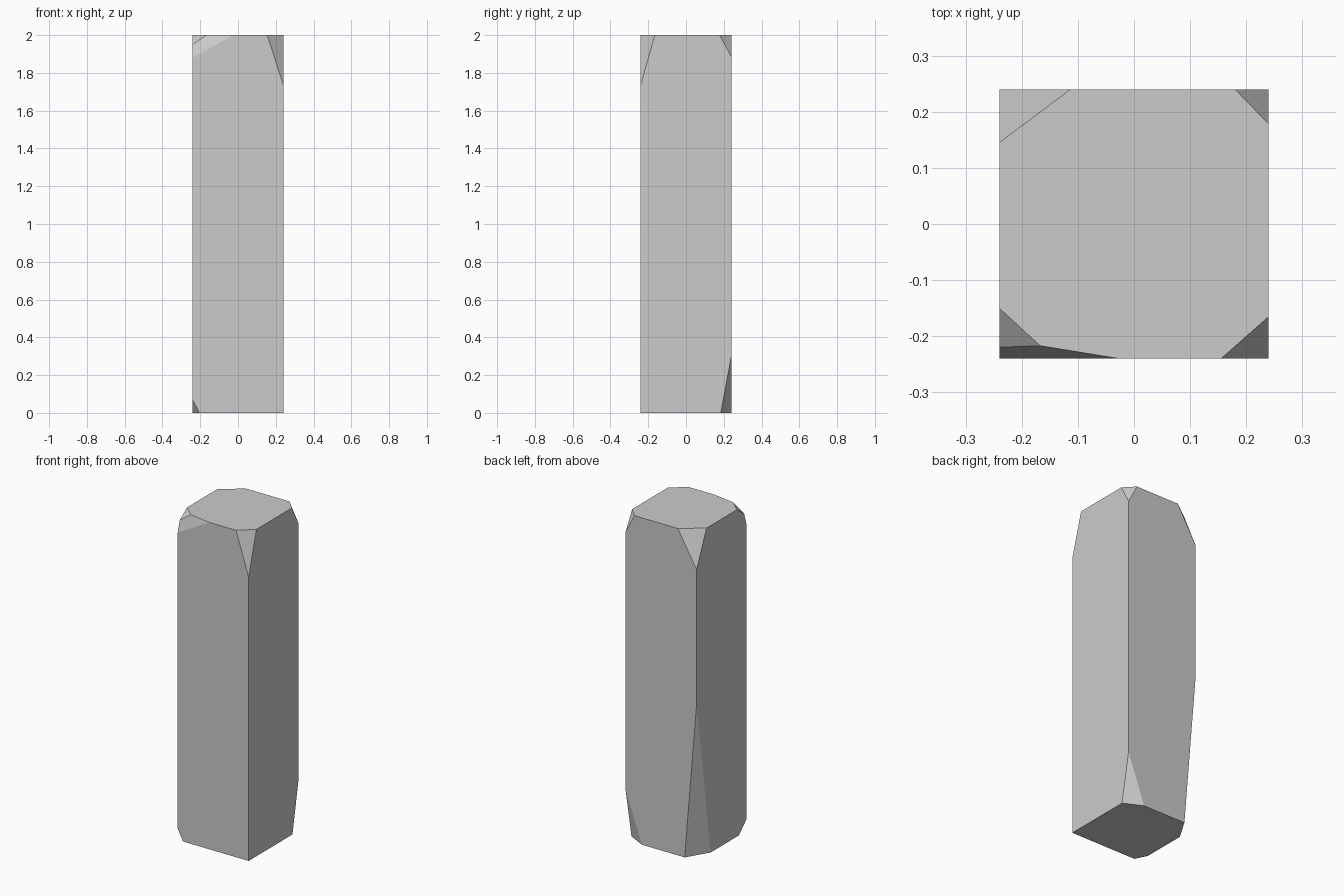
import bpy, bmesh
from mathutils import Vector, Matrix

if "Cube" in bpy.data.objects:
    bpy.data.objects.remove(bpy.data.objects["Cube"])

W, H = 0.24, 2.0   # half width, height

# corner chips: x side, y side, z level, lengths cut along x, y, z
CHIPS = [
    (1, -1, H, 0.085, 0.075, 0.265),
    (1, 1, H, 0.06, 0.062, 0.115),
    (-1, 1, H, 0.127, 0.095, 0.218),
    (-1, -1, H, 0.098, 0.09, 0.065),
    (-1, -1, H, 0.215, 0.035, 0.12),
    (-1, 1, 0, 0.081, 0.135, 0.962),
    (1, 1, 0, 0.11, 0.056, 0.302),
    (-1, -1, 0, 0.036, 0.072, 0.07),
]


def chip_corner(bm, sx, sy, z, dx, dy, dz):
    """Slice one corner off with a plane and close the opening."""
    sz = 1 if z > 0 else -1
    normal = Vector((sx / dx, sy / dy, sz / dz)).normalized()
    point = Vector((sx * (W - dx), sy * W, z))
    cut = bmesh.ops.bisect_plane(
        bm, geom=bm.verts[:] + bm.edges[:] + bm.faces[:], dist=1e-6,
        plane_co=point, plane_no=normal, clear_outer=True)
    edges = [e for e in cut["geom_cut"] if isinstance(e, bmesh.types.BMEdge)]
    bmesh.ops.contextual_create(bm, geom=edges)


# square post with chipped corners
bm = bmesh.new()
bmesh.ops.create_cube(bm, size=1, matrix=Matrix.Translation((0, 0, H / 2))
                      @ Matrix.Diagonal((2 * W, 2 * W, H, 1)))
for chip in CHIPS:
    chip_corner(bm, *chip)
bmesh.ops.recalc_face_normals(bm, faces=bm.faces[:])

mesh = bpy.data.meshes.new("stone_post")
bm.to_mesh(mesh)
bm.free()
post = bpy.data.objects.new("stone_post", mesh)
bpy.context.collection.objects.link(post)
